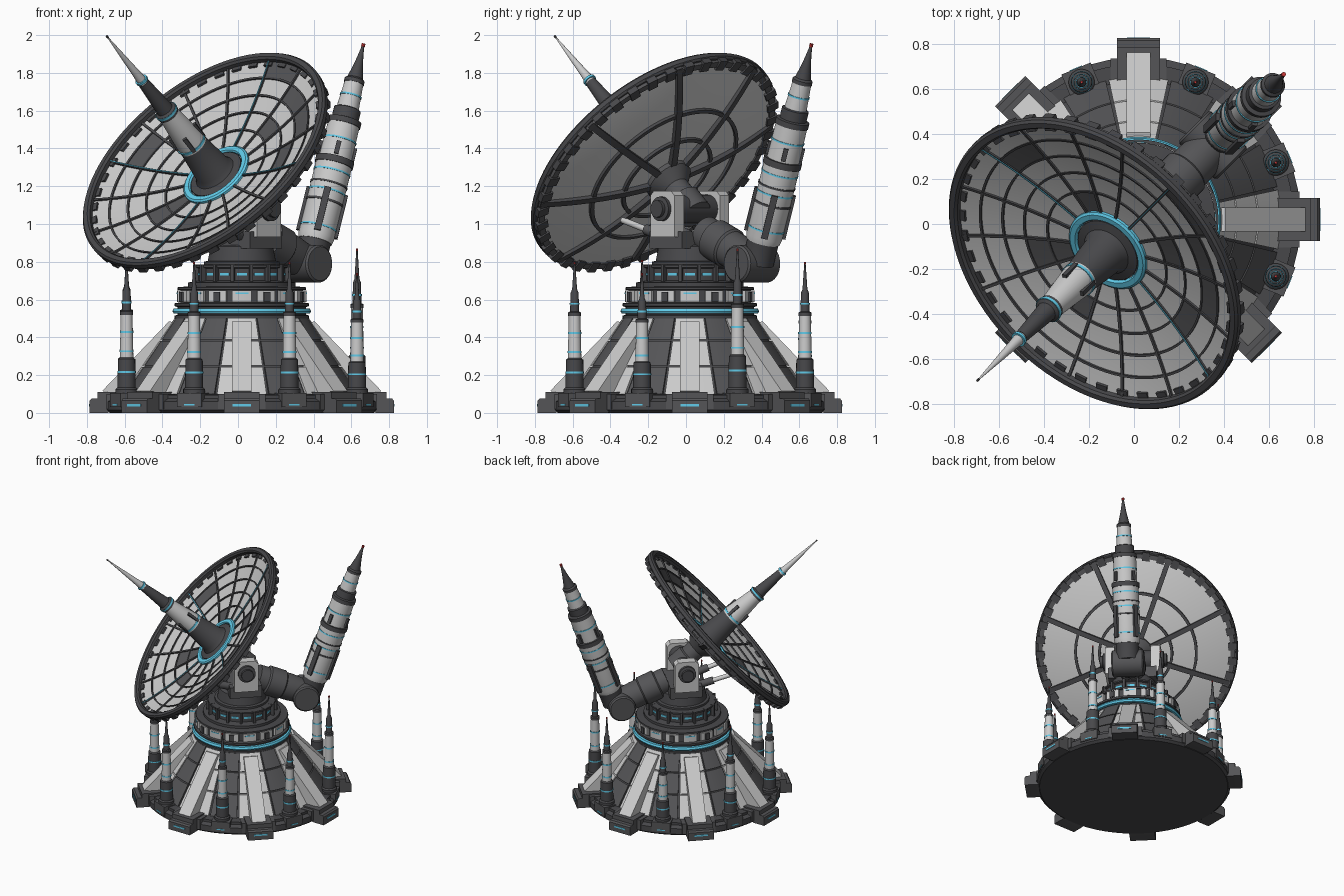
import bpy, bmesh, random
from math import pi, tau, cos, sin, radians
from mathutils import Vector, Matrix

if "Cube" in bpy.data.objects:
    bpy.data.objects.remove(bpy.data.objects["Cube"])

random.seed(4)

def material(name, *rgb):
    m = bpy.data.materials.new(name)
    m.diffuse_color = (*rgb, 1)
    m.use_nodes = True
    m.node_tree.nodes["Principled BSDF"].inputs["Base Color"].default_value = m.diffuse_color
    return m

LIGHT = material("light_grey", .52, .52, .52)
MID = material("mid_grey", .09, .09, .095)
DARK = material("dark_grey", .065, .065, .07)
CYAN = material("cyan", .12, .6, .82)
RED = material("red", .6, .04, .04)
parts = {}

def mesh(name, mat):
    return parts.setdefault(name, (bmesh.new(), mat))[0]

def lathe(name, mat, prof, M, a0=0, a1=tau, n=48):
    """Revolve a closed (r, z) profile about local z, fully or over a sector."""
    bm = mesh(name, mat)
    full = a1 - a0 > tau - .001
    rings = []
    for i in range(n if full else n + 1):
        a = a0 + (a1 - a0) * i / n
        rings.append([bm.verts.new(M @ Vector((r * cos(a), r * sin(a), z))) for r, z in prof])
    for i in range(n):
        p, q = rings[i], rings[(i + 1) % len(rings)]
        for j in range(len(prof)):
            k = (j + 1) % len(prof)
            if prof[j][0] + prof[k][0] > 1e-6:
                bm.faces.new((p[j], p[k], q[k], q[j]))
    if not full:
        bm.faces.new(rings[0])
        bm.faces.new(rings[-1])

def solid(name, mat, pts, M, n=48):
    lathe(name, mat, [(0, pts[0][1])] + pts + [(0, pts[-1][1])], M, n=n)

def band(name, mat, r0, r1, z0, z1, M, a0=0, a1=tau, n=48):
    lathe(name, mat, [(r0, z0), (r1, z0), (r1, z1), (r0, z1)], M, a0, a1, n)

def slab(name, mat, poly, w, M, y=0):
    """Extrude an (x, z) polygon by width w along local y."""
    bm = mesh(name, mat)
    a, b = [[bm.verts.new(M @ Vector((px, y + s * w / 2, pz))) for px, pz in poly] for s in (-1, 1)]
    bm.faces.new(a)
    bm.faces.new(b)
    for i in range(len(a)):
        j = (i + 1) % len(a)
        bm.faces.new((a[i], a[j], b[j], b[i]))

def box(name, mat, x0, x1, z0, z1, w, M, y=0):
    slab(name, mat, [(x0, z0), (x1, z0), (x1, z1), (x0, z1)], w, M, y)

def frame(o, z, x):
    z = Vector(z).normalized()
    x = Vector(x)
    x = (x - z * x.dot(z)).normalized()
    return Matrix.Translation(o) @ Matrix((x, z.cross(x), z)).transposed().to_4x4()

def around(M, n, off=0):
    return [M @ Matrix.Rotation(off + tau * i / n, 4, 'Z') for i in range(n)]

C = Matrix.Translation((.02, .02, 0))

# Base disc and cone
solid("base_disc", DARK, [(.70, 0), (.72, .015), (.72, .06), (.69, .075), (.69, .095), (.60, .1)], C, 64)
solid("cone_core", DARK, [(.62, .09), (.345, .5)], C, 64)
for i in range(16):
    a = tau * i / 16
    h = radians(9.2 if i % 2 else 12)
    name, mat = ("cone_dark_panels", MID) if i % 2 else ("cone_light_panels", LIGHT)
    for t0, t1 in ((0, .36), (.38, .7), (.72, 1)):
        r0, z0, r1, z1 = .632 - .275 * t0, .1 + .4 * t0, .632 - .275 * t1, .1 + .4 * t1
        lathe(name, mat, [(r0 - .03, z0), (r0, z0), (r1, z1), (r1 - .03, z1)], C, a - h, a + h, 5)

# Eight buttress feet with sloping beams
for M in around(C, 8):
    slab("foot_blocks", MID, [(.6, .003), (.7, .003), (.71, 0), (.805, 0), (.805, .065), (.795, .077), (.765, .077), (.765, .11), (.6, .11)], .19, M)
    box("foot_blocks", MID, .58, .715, .02, .1, .25, M)
    box("foot_lights", CYAN, .79, .808, .034, .046, .1, M)
    slab("buttress_beams", LIGHT, [(.33, .47), (.385, .485), (.74, .115), (.60, .1)], .105, M)

# Eight spires around the base
tops = [.87, .80, .73, .82, .81, .80, .80, .74]
for top, M in zip(tops, around(C, 8, pi / 8)):
    S = M @ Matrix.Translation((.66, 0, 0))
    box("spire_pads", MID, -.065, .065, .03, .105, .14, S)
    box("spire_lights", CYAN, .05, .068, .04, .048, .06, S)
    k = (top - .1) / .77
    z = lambda v: .1 + (v - .1) * k
    solid("spire_bases", DARK, [(.058, .1), (.058, .125), (.048, .135), (.046, z(.30)), (.034, z(.31))], S, 20)
    solid("spire_bodies", LIGHT, [(.036, z(.30)), (.031, z(.56))], S, 20)
    solid("spire_tips", DARK, [(.034, z(.555)), (.034, z(.575)), (.024, z(.58)), (.021, z(.69)),
                               (.013, z(.71)), (.004, top - .01)], S, 16)
    for v, r in ((.22, .049), (.34, .037), (.45, .036), (.62, .026)):
        band("spire_rings", CYAN, .01, r, z(v), z(v) + .01, S, n=20)
    solid("spire_beacons", RED, [(.006, top - .012), (.006, top)], S, 8)

# Drum stack
solid("drum_core", DARK, [(.335, .49), (.355, .5), (.355, .515), (.34, .52), (.34, .56), (.355, .565), (.355, .58),
      (.325, .585), (.325, .65), (.34, .652), (.34, .665), (.285, .67), (.285, .69), (.235, .70), (.235, .765),
      (.25, .77), (.25, .782), (.20, .785), (.20, .80), (.18, .805), (.165, .88), (.15, .89)], C, 64)
lathe("drum_glow_ring", CYAN, [(.33, .525), (.36, .525), (.367, .538), (.36, .552), (.33, .552)], C, n=64)
for i, M in enumerate(around(C, 16)):
    band("drum_panels", LIGHT, .31, .343, .588, .648, M, -.15, .15, 5)
    if i % 2:
        box("drum_vents", DARK, .31, .352, .59, .64, .035, M)
    else:
        band("drum_lights", CYAN, .31, .346, .63, .637, M, -.1, .1, 4)
    box("drum_ribs", DARK, .22, .262, .69, .785, .018, M @ Matrix.Rotation(pi / 16, 4, 'Z'))
    band("upper_drum_lights", CYAN, .21, .24, .727, .741, M, -.11, .11, 4)

# Yoke: local x points where the dish faces, y is the pivot axis
Y = frame((.02, .02, 0), (0, 0, 1), (-1, -1, 0))
box("yoke_base", MID, -.12, .12, .87, .96, .36, Y)
PIV = frame((.02, .02, 1.08), (1, -1, 0), (0, 0, 1))
solid("pivot_shaft", DARK, [(.075, -.2), (.075, .2)], PIV, 32)
for s in (-1, 1):
    slab("yoke_brackets", LIGHT, [(-.09, .93), (.09, .93), (.09, 1.15), (.065, 1.175), (-.065, 1.175), (-.09, 1.15)], .07, Y, s * .17)
    solid("pivot_caps", DARK, [(.065, s * .19), (.065, s * .225), (.045, s * .23), (.045, s * .25)], PIV, 24)
    a, b = Y @ Vector((.08, s * .1, .93)), Y @ Vector((.37, s * .13, 1.02))
    A = frame(a, b - a, (0, 0, 1))
    solid("piston_sleeves", MID, [(.028, 0), (.028, .14)], A, 16)
    solid("piston_rods", LIGHT, [(.017, .1), (.017, (b - a).length)], A, 16)

# Dish
D = frame((.02, .02, 1.09), (-.527, -.527, .667), (1, -1, 0))
f = lambda r: .24 + .125 * (r / .74) ** 2
rs = [.05 + .69 * i / 10 for i in range(11)]
def shell(r_list, lo, hi):
    return [(r, f(r) + lo) for r in r_list] + [(r, f(r) + hi) for r in reversed(r_list)]
lathe("dish_bowl", LIGHT, shell(rs, -.018, 0), D, n=96)
lathe("dish_rim", DARK, [(.71, .345), (.745, .345), (.755, .355), (.755, .38), (.745, .392), (.72, .392), (.71, .38)], D, n=96)
lathe("dish_back_rim", MID, [(.70, .325), (.735, .327), (.735, .347), (.70, .347)], D, n=96)
for M in around(D, 40):
    box("rim_clips", DARK, .685, .75, .318, .36, .055, M)
hoops = [.20, .31, .42, .52, .62, .72]
for r in hoops[1:5]:
    lathe("dish_hoops", DARK, shell([r - .005, r + .005], -.004, .008), D, n=96)
for i, M in enumerate(around(D, 16)):
    slab("dish_ribs", DARK, shell(rs[1:], -.004, .01), .013, M)
    if i % 4 == 0:
        slab("dish_light_lines", CYAN, shell(rs[1:], 0, .014), .005, M)
for i, j in random.sample([(i, j) for i in range(16) for j in range(5)], 10):
    r0, r1 = hoops[j], hoops[j + 1]
    lathe("dish_dark_panels", MID, shell([r0, (r0 + r1) / 2, r1], -.003, .003), D, tau * i / 16, tau * (i + 1) / 16, 6)

# Dish back structure
for M in around(D, 8, pi / 8):
    slab("back_ribs", DARK, [(r, f(r) - .05 + .02 * r) for r in rs] + [(r, f(r) - .012) for r in reversed(rs)], .036, M)
for r in (.27, .45):
    lathe("back_hoops", DARK, shell([r - .01, r + .01], -.034, -.012), D, n=96)
solid("dish_hub", MID, [(.09, -.06), (.09, .06), (.075, .07), (.075, .14), (.13, .2), (.13, .235)], D, 32)

# Feed horn
lathe("feed_glow_ring", CYAN, [(.16, .24), (.2, .24), (.2, .262), (.19, .27), (.165, .27), (.16, .262)], D, n=64)
solid("feed_base", DARK, [(.155, .235), (.155, .262), (.115, .272), (.1, .3), (.078, .5)], D, 32)
solid("feed_body", LIGHT, [(.08, .49), (.078, .53), (.055, .74)], D, 32)
solid("feed_neck", DARK, [(.06, .735), (.06, .765), (.046, .775), (.03, .99)], D, 32)
solid("feed_needle", LIGHT, [(.028, .99), (.022, 1.06), (.003, 1.35)], D, 20)
solid("feed_tip", MID, [(.006, 1.345), (.006, 1.358)], D, 8)
for s, r in ((.5, .083), (.75, .063), (1.0, .035)):
    band("feed_rings", CYAN, .01, r, s, s + .014, D, n=32)
for M in around(D, 4, pi / 4):
    box("feed_fins", DARK, .05, .085, .5, .6, .022, M)

# Side arm and elbow
a, b = Vector((.1, .1, .95)), Vector((.35, .35, .80))
A = frame(a, b - a, (1, -1, 0))
L = (b - a).length
solid("side_arm", MID, [(.095, 0), (.095, .07), (.11, .08), (.11, .2), (.1, .21), (.1, .27), (.09, L)], A, 40)
E = frame((.35, .35, .79), (1, -1, 0), (0, 0, 1))
solid("elbow", MID, [(.09, -.12), (.1, -.11), (.1, .11), (.09, .12)], E, 40)

# Tall mast on the elbow
base, tip = Vector((.38, .38, .795)), Vector((.665, .665, 1.955))
R = frame(base, tip - base, (1, -1, 0))
solid("mast_socket", DARK, [(.085, 0), (.085, .12), (.092, .15)], R, 32)
solid("mast_lower", LIGHT, [(.09, .12), (.097, .15), (.097, .56), (.09, .57)], R, 40)
solid("mast_upper", LIGHT, [(.088, .56), (.085, .77)], R, 40)
solid("mast_collar", DARK, [(.09, .77), (.09, .80), (.072, .805), (.072, .86), (.06, .865)], R, 40)
solid("mast_top", LIGHT, [(.06, .855), (.05, 1.015)], R, 32)
solid("mast_nose", DARK, [(.054, 1.005), (.054, 1.025), (.042, 1.035), (.022, 1.12), (.006, 1.215)], R, 24)
solid("mast_beacon", RED, [(.01, 1.21), (.01, 1.227)], R, 8)
for s, h, r in ((.33, .012, .101), (.43, .01, .101), (.545, .035, .103)):
    band("mast_bands", DARK, .02, r, s, s + h, R)
for s, r in ((.19, .1), (.39, .1), (.5, .1), (.68, .09), (.93, .059)):
    band("mast_rings", CYAN, .02, r, s, s + .009, R)
for M in around(R, 4, pi / 4):
    box("mast_rails", DARK, .08, .112, .16, .4, .035, M)
    box("mast_rails", DARK, .07, .1, .59, .66, .025, M)

# Turn the collected parts into objects
for name, (bm, mat) in parts.items():
    bmesh.ops.remove_doubles(bm, verts=bm.verts, dist=1e-5)
    bmesh.ops.recalc_face_normals(bm, faces=bm.faces)
    me = bpy.data.meshes.new(name)
    bm.to_mesh(me)
    bm.free()
    me.materials.append(mat)
    ob = bpy.data.objects.new(name, me)
    bpy.context.collection.objects.link(ob)
    ob.select_set(True)
    bpy.context.view_layer.objects.active = ob
bpy.ops.object.shade_smooth_by_angle(angle=radians(30))
